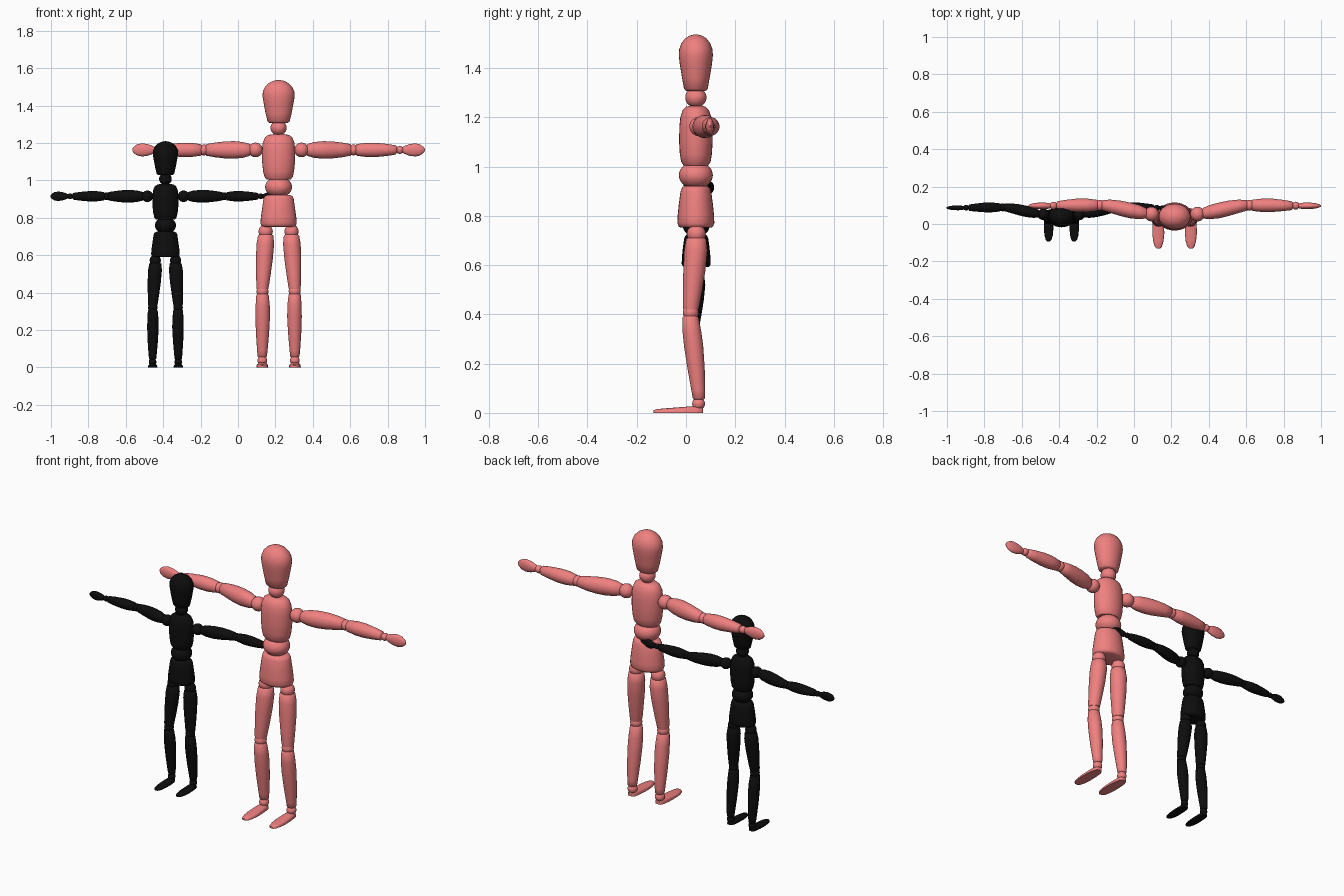
import bpy, bmesh
from math import sin, cos, pi, radians

SEG = 28


def material(name, rgb):
    m = bpy.data.materials.new(name)
    m.diffuse_color = (*rgb, 1)
    return m


def finish(bm, name, mat):
    bmesh.ops.recalc_face_normals(bm, faces=bm.faces)
    me = bpy.data.meshes.new(name)
    bm.to_mesh(me)
    bm.free()
    me.polygons.foreach_set("use_smooth", [True] * len(me.polygons))
    me.set_sharp_from_angle(angle=radians(50))
    me.materials.append(mat)
    ob = bpy.data.objects.new(name, me)
    bpy.context.collection.objects.link(ob)


def loft(name, mat, stations, section, place):
    """Skin capped rings; section(angle, station) gives a point in figure space."""
    bm = bmesh.new()
    rings = [[bm.verts.new(place(section(2 * pi * i / SEG, s))) for i in range(SEG)]
             for s in stations]
    for a, b in zip(rings, rings[1:]):
        for i in range(SEG):
            j = (i + 1) % SEG
            bm.faces.new((a[i], a[j], b[j], b[i]))
    bm.faces.new(rings[0])
    bm.faces.new(rings[-1])
    finish(bm, name, mat)


def ball(name, mat, centre, radii, place):
    bm = bmesh.new()
    bmesh.ops.create_uvsphere(bm, u_segments=SEG, v_segments=16, radius=1)
    for v in bm.verts:
        v.co = place([c + r * k for c, r, k in zip(centre, radii, v.co)])
    finish(bm, name, mat)


# cross-section types
def torso_sec(a, s):      # (z, rx, ry)
    return s[1] * cos(a), 0.04 + s[2] * sin(a), s[0]


def leg_sec(a, s):        # (z, x, y, r)
    return s[1] + s[3] * cos(a), s[2] + s[3] * sin(a), s[0]


def foot_sec(a, s):       # (y, half width, height), flat sole
    return 0.087 + s[1] * cos(a), s[0], s[2] * max(0, sin(a)) ** 0.5


HEAD = [(1.308, .05, .04), (1.315, .059, .048), (1.36, .07, .056), (1.42, .081, .066),
        (1.45, .086, .069), (1.475, .084, .068), (1.50, .073, .059), (1.52, .053, .044),
        (1.532, .03, .025), (1.537, .006, .005)]
CHEST = [(1.247, .03, .022), (1.243, .055, .04), (1.23, .073, .053), (1.20, .085, .063),
         (1.16, .088, .067), (1.10, .088, .068), (1.05, .083, .065), (1.02, .076, .06),
         (1.005, .065, .05)]
PELVIS = [(.922, .06, .045), (.915, .075, .056), (.90, .081, .062), (.85, .088, .069),
          (.80, .095, .074), (.77, .097, .075), (.757, .092, .07), (.752, .082, .062)]
THIGH = [(.715, .069, .041, .028), (.705, .069, .041, .041), (.66, .071, .040, .047),
         (.58, .076, .034, .045), (.50, .081, .027, .039), (.44, .085, .021, .034),
         (.42, .086, .02, .031), (.415, .086, .02, .02)]
SHIN = [(.398, .086, .018, .024), (.388, .086, .018, .033), (.33, .085, .024, .038),
        (.27, .085, .031, .039), (.18, .086, .041, .035), (.09, .087, .05, .028),
        (.06, .087, .052, .025), (.053, .087, .052, .018)]
FOOT = [(.07, .014, .022), (.062, .021, .026), (.04, .027, .028), (0, .031, .025),
        (-.05, .032, .021), (-.09, .028, .018), (-.12, .02, .015), (-.131, .009, .011)]
# arm parts: (x, y, ry, rz)
UPPER_ARM = [(.145, .056, .018, .02), (.155, .058, .029, .032), (.19, .064, .038, .042),
             (.24, .073, .042, .047), (.29, .084, .041, .045), (.34, .094, .036, .039),
             (.385, .1, .029, .031), (.393, .1, .019, .02)]
FOREARM = [(.408, .1, .02, .02), (.418, .1, .03, .031), (.47, .1, .036, .038),
           (.52, .1, .036, .038), (.58, .099, .03, .032), (.625, .098, .024, .025),
           (.632, .098, .016, .017)]
HAND = [(.662, .097, .011, .014), (.672, .097, .015, .021), (.70, .097, .018, .031),
        (.73, .097, .017, .035), (.755, .097, .014, .03), (.773, .097, .009, .018),
        (.782, .097, .003, .006)]


def figure(label, mat, ox, oy, scale, arm_thick):
    def place_side(side):
        return lambda p: (ox + side * scale * p[0], oy + scale * p[1], scale * p[2])

    def arm_sec(a, s):
        return (s[0], s[1] + s[2] * arm_thick * cos(a), 1.163 + s[3] * arm_thick * sin(a))

    # head and trunk
    mid = place_side(1)
    for part, prof in (("head", HEAD), ("chest", CHEST), ("pelvis", PELVIS)):
        loft(f"{label}_{part}", mat, prof, torso_sec, mid)
    ball(f"{label}_neck", mat, (0, .04, 1.281), (.043, .043, .041), mid)
    ball(f"{label}_abdomen", mat, (0, .04, .965), (.072, .069, .056), mid)

    # limbs, mirrored
    for side, tag in ((1, "left"), (-1, "right")):
        pl = place_side(side)
        name = f"{label}_{tag}_"
        for part, prof, sec in (("thigh", THIGH, leg_sec), ("shin", SHIN, leg_sec),
                                ("foot", FOOT, foot_sec), ("upper_arm", UPPER_ARM, arm_sec),
                                ("forearm", FOREARM, arm_sec), ("hand", HAND, arm_sec)):
            loft(name + part, mat, prof, sec, pl)
        for part, c, r in (("hip", (.069, .042, .727), .038), ("knee", (.086, .019, .407), .032),
                           ("ankle", (.087, .051, .037), .026),
                           ("shoulder", (.123, .053, 1.163), .039),
                           ("elbow", (.4, .1, 1.163), .029 * arm_thick),
                           ("wrist", (.648, .098, 1.163), .021 * arm_thick)):
            ball(name + part, mat, c, (r, r, r), pl)


figure("large", material("coral", (.87, .215, .215)), .217, 0, 1, 1)
figure("small", material("black", (.004, .004, .004)), -.388, .01, .787, .92)
